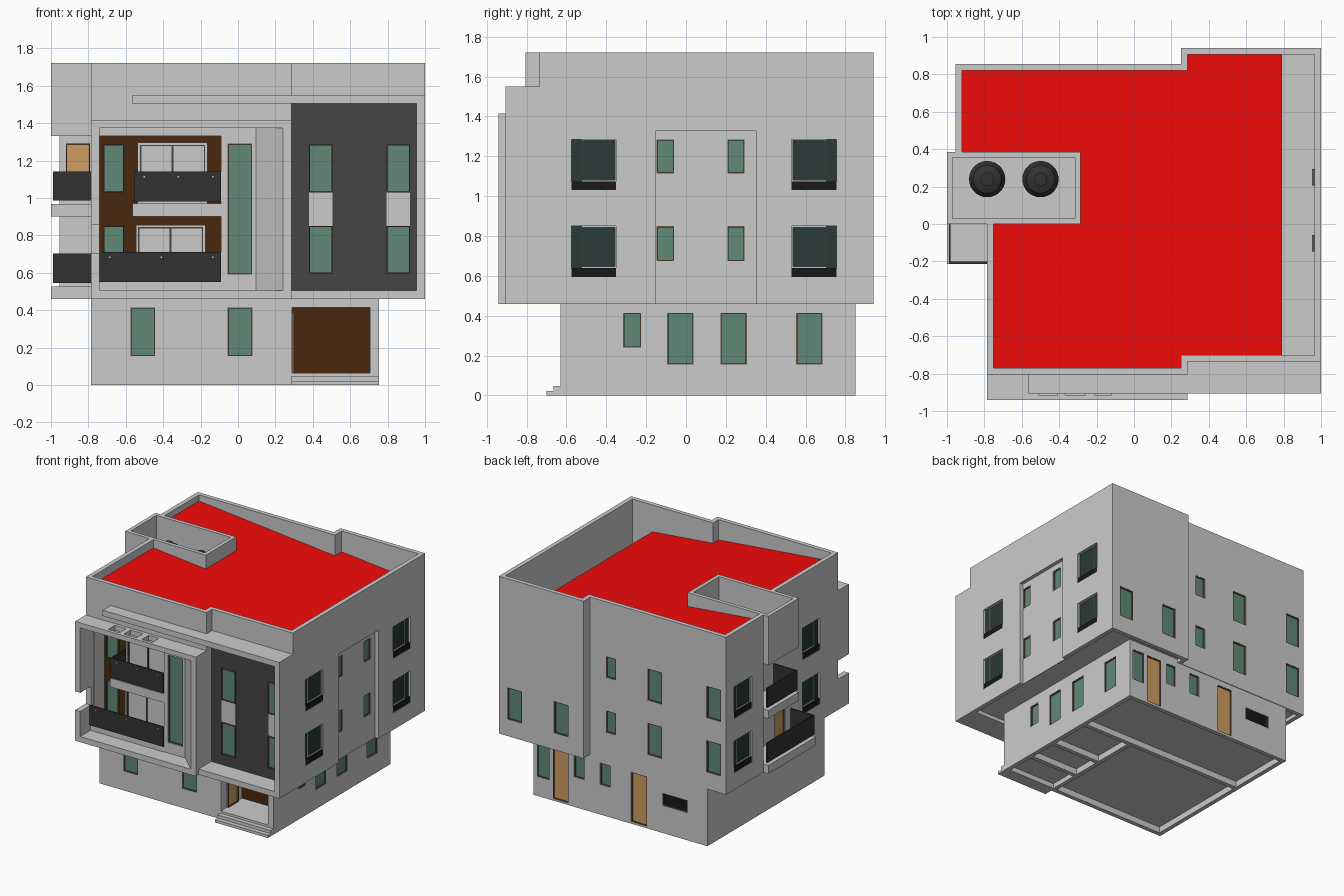
import bpy, bmesh, math
from mathutils import Matrix

if "Cube" in bpy.data.objects:
    bpy.data.objects.remove(bpy.data.objects["Cube"])

COL = {"glass": (.115, .25, .185), "dark_glass": (.022, .042, .038), "black": (.009, .009, .009),
       "brown": (.065, .022, .004), "frame": (.15, .085, .055), "wood": (.62, .34, .12), "red": (.9, .003, .003),
       "charcoal": (.06, .06, .06), "rail": (.032, .032, .032), "silver": (.6, .62, .63)}
MATS = {}
for k, c in COL.items():
    MATS[k] = bpy.data.materials.new(k)
    MATS[k].diffuse_color = (*c, 1)

PARTS = {}      # name -> (material, boxes)


def add(name, mat, x0, x1, y0, y1, z0, z1):
    PARTS.setdefault(name, (mat, []))[1].append((x0, x1, y0, y1, z0, z1))


def finish(name, bm, mat=None):
    bmesh.ops.recalc_face_normals(bm, faces=bm.faces)
    me = bpy.data.meshes.new(name)
    bm.to_mesh(me)
    bm.free()
    ob = bpy.data.objects.new(name, me)
    bpy.context.collection.objects.link(ob)
    if mat:
        me.materials.append(MATS[mat])
    return ob


def boxes(name, mat, items):
    bm = bmesh.new()
    for x0, x1, y0, y1, z0, z1 in items:
        m = Matrix.Translation(((x0 + x1) / 2, (y0 + y1) / 2, (z0 + z1) / 2)) @ \
            Matrix.Diagonal((abs(x1 - x0), abs(y1 - y0), abs(z1 - z0), 1))
        bmesh.ops.create_cube(bm, size=1, matrix=m)
    return finish(name, bm, mat)


def prism(name, pts, z0, z1, mat=None):
    bm = bmesh.new()
    f = bm.faces.new([bm.verts.new((x, y, z0)) for x, y in pts])
    ext = bmesh.ops.extrude_face_region(bm, geom=[f])["geom"]
    bmesh.ops.translate(bm, vec=(0, 0, z1 - z0), verts=[v for v in ext if isinstance(v, bmesh.types.BMVert)])
    return finish(name, bm, mat)


def inset(pts, t):      # inward offset of a right-angled counter-clockwise outline
    out = []
    for i, (x, y) in enumerate(pts):
        for (ax, ay), (bx, by) in ((pts[i - 1], pts[i]), (pts[i], pts[(i + 1) % len(pts)])):
            l = math.hypot(bx - ax, by - ay)
            x, y = x - t * (by - ay) / l, y + t * (bx - ax) / l
        out.append((x, y))
    return out


def ring(name, pts, t, z0, z1):
    bm = bmesh.new()
    loops = [[bm.verts.new((x, y, z)) for x, y in p] for p, z in
             ((pts, z0), (pts, z1), (inset(pts, t), z1), (inset(pts, t), z0))]
    n = len(pts)
    for k in range(4):
        a, b = loops[k], loops[(k + 1) % 4]
        for i in range(n):
            bm.faces.new((a[i], a[(i + 1) % n], b[(i + 1) % n], b[i]))
    return finish(name, bm)


# Openings: axis is the wall's normal axis, c the wall face, s the outward sign
HOLES = []


def on_wall(name, mat, axis, c, s, u0, u1, z0, z1, d0, d1):
    n0, n1 = sorted((c + s * d0, c + s * d1))
    add(name, mat, *((n0, n1, u0, u1) if axis == 'x' else (u0, u1, n0, n1)), z0, z1)


def border(name, mat, axis, c, s, u0, u1, z0, z1, w, d0, d1):
    for a in ((u0, u0 + w, z0, z1), (u1 - w, u1, z0, z1), (u0 + w, u1 - w, z0, z0 + w), (u0 + w, u1 - w, z1 - w, z1)):
        on_wall(name, mat, axis, c, s, *a, d0, d1)


def opening(axis, c, s, u0, u1, z0, z1, kind="glass", cut=True):
    if cut:
        n = (c - .06, c + .06)
        HOLES.append((*n, u0, u1, z0, z1) if axis == 'x' else (u0, u1, *n, z0, z1))
    d = -.012 if cut else .004
    name = {"glass": "window_panes", "wood": "doors", "black": "vent"}[kind]
    on_wall(name, kind, axis, c, s, u0, u1, z0, z1, -.018, d)
    border("window_frames", "frame", axis, c, s, u0, u1, z0, z1, .006, -.018, d + .01)


def wide_window(c, s, y0, y1, z0, z1, flip):
    HOLES.append((c - .06, c + .06, y0, y1, z0, z1))
    on_wall("wide_window_panes", "dark_glass", 'x', c, s, y0, y1, z0, z1, -.033, -.02)
    on_wall("wide_window_sills", "black", 'x', c, s, y0, y1, z0, z0 + .045, -.03, -.004)
    m0, m1 = (y0, y1 - .05) if flip else (y0 + .05, y1)
    border("wide_window_bars", "silver", 'x', c, s, m0, m1, z0 + .045, z1, .006, -.02, -.012)


HI, LO = (1.03, 1.285), (.595, .85)
HI_S, LO_S = (1.115, 1.285), (.675, .85)
T = .035

# Right and left elevations
for z in (HI, LO):
    for y in (-.575, .53):
        wide_window(1, 1, y, y + .225, *z, y > 0)
        wide_window(-.785 if y < 0 else -.955, -1, y, y + .225, *z, y > 0)
for z in (HI_S, LO_S):
    for y in (-.147, .207):
        opening('x', .97, 1, y, y + .087, *z)
opening('x', .755, 1, -.315, -.225, .24, .415)
for y in (-.095, .172, .553):
    opening('x', .755, 1, y, y + .133, .155, .415)

# Back elevation
for z in (HI, LO):
    opening('y', .855, 1, -.385, -.257, *z)
    opening('y', .855, 1, -.91, -.782, *z)
for z in (HI_S, LO_S):
    opening('y', .855, 1, .02, .11, *z)
for x in (.382, .797):
    opening('y', .94, 1, x, x + .128, *LO)
for x in (-.25, .445):
    opening('y', .85, 1, x, x + .14, .015, .415, "wood")
opening('y', .85, 1, .615, .725, .155, .415)
for x in (.305, .075):
    opening('y', .85, 1, x, x + .09, .24, .415)
opening('y', .85, 1, -.61, -.385, .22, .32, "black")

# Front elevation
for x in (-.575, -.055):
    opening('y', -.63, -1, x, x + .132, .155, .415)
opening('y', -.80, -1, -.055, .075, .59, 1.29)
for z in (HI, LO):
    opening('y', -.63, -1, -.72, -.61, *z, cut=False)

# Charcoal panel bay with window columns
add("charcoal_panel", "charcoal", .285, .955, -.745, -.73, .505, 1.505)
for x in (.38, .795):
    for z in (HI, LO):
        opening('y', -.745, -1, x, x + .125, *z, cut=False)
    add("spandrels", None, x, x + .125, -.75, -.74, .85, 1.03)
add("bay_surround", None, .955, 1, -.905, -.73, .46, 1.55)
add("bay_surround", None, .285, .955, -.905, -.73, .46, .505)
add("front_ledge", None, -.565, .285, -.905, -.80, 1.505, 1.55)
add("front_ledge", None, .285, .955, -.905, -.73, 1.505, 1.55)

# Projecting frame with three skylight slots and a splayed right reveal
add("front_frame", None, -.785, .285, -.94, -.80, .46, .505)
add("front_frame", None, .24, .285, -.94, -.73, .505, 1.375)
add("front_frame", None, -.785, -.74, -.94, -.80, .505, .705)
add("front_frame", None, -.785, -.74, -.94, -.80, .855, 1.375)
add("front_frame", None, -.785, .285, -.94, -.915, 1.375, 1.415)
add("front_frame", None, -.785, .285, -.83, -.80, 1.375, 1.415)
for x0, x1 in ((-.785, -.51), (-.41, -.37), (-.26, -.21), (-.12, .285)):
    add("front_frame", None, x0, x1, -.915, -.83, 1.375, 1.415)
prism("splayed_reveal", [(.09, -.80), (.24, -.94), (.24, -.80)], .505, 1.375)

# Front balconies
add("balcony_lining", "brown", -.75, -.06, -.63, -.60, .49, 1.345)
add("balcony_walls", None, -.75, -.74, -.765, -.63, .505, 1.33)
add("balcony_walls", None, -.09, -.07, -.765, -.60, .49, 1.345)
add("balcony_walls", None, -.75, -.07, -.77, -.60, 1.33, 1.345)
add("balcony_walls", None, -.74, -.09, -.81, -.60, .485, .55)
add("balcony_walls", None, -.565, -.09, -.81, -.63, .9, .97)
for x, z0, z1 in ((-.53, .97, 1.29), (-.54, .55, .85)):
    on_wall("sliding_doors", "silver", 'y', -.63, -1, x, x + .36, z0, z1, 0, .006)
    border("sliding_door_surround", None, 'y', -.63, -1, x - .006, x + .366, z0, z1 + .006, .012, 0, .02)
    for u0, u1 in ((x + .006, x + .182), (x + .178, x + .354)):
        border("sliding_door_frames", "charcoal", 'y', -.63, -1, u0, u1, z0, z1 - .006, .007, 0, .014)
for x, z in ((-.555, .98), (-.74, .55)):
    add("railings", "rail", x, -.09, -.82, -.81, z, z + .16)
    for i in range(3):
        u = x + .05 + i * (-.19 - x) / 2
        add("rail_bolts", "silver", u, u + .008, -.823, -.82, z + .13, z + .138)
add("railings", "rail", -.555, -.545, -.81, -.63, .98, 1.14)

# Side balconies
for y, z in ((-.215, .46), (0, .9)):
    add("side_balcony_slabs", None, -1, -.785, y, .385, z, z + .067)
    add("railings", "rail", -.99, -.98, y + .005, .385, z + .085, z + .242)
    add("railings", "rail", -.98, -.785, y + .005, y + .015, z + .085, z + .242)
opening('x', -.785, -1, -.13, 0, .53, .855, "wood")
opening('y', .385, -1, -.92, -.79, .985, 1.29, "wood", cut=False)

# Entrance porch and steps
add("porch_lining", "brown", .27, .725, -.36, -.34, .04, .44)
add("porch_lining", "brown", .705, .72, -.60, -.36, .04, .44)
add("porch_walls", None, .27, .288, -.60, -.36, .04, .44)
add("porch_walls", None, .27, .72, -.60, -.34, .415, .44)
add("porch_walls", None, .27, .72, -.60, -.34, .04, .065)
opening('x', .287, 1, -.55, -.42, .065, .39, "wood", cut=False)
add("steps", None, .285, .755, -.70, -.63, 0, .022)
add("steps", None, .285, .755, -.665, -.63, .022, .047)

# Main walls
upper = [(-.785, -.805), (.285, -.805), (.285, -.735), (1, -.735), (1, .94), (.25, .94),
         (.25, .855), (-.955, .855), (-.955, .385), (-.785, .385)]
lower = [(-.785, -.63), (.755, -.63), (.755, .85), (-.785, .85)]
walls = [ring("upper_walls", upper, T, .46, 1.72), ring("ground_walls", lower, T, 0, .49)]
prism("upper_floor_slab", inset(upper, T), .49, .51)
prism("ground_floor_slab", inset(lower, T), .05, .064)
for b in ((-.75, .72, .27, .305), (.295, .72, -.1, -.065), (.295, .72, -.36, -.325), (.26, .295, -.595, .27)):
    add("foundation_strips", None, *b, 0, .05)

HOLES.append((-.92, -.74, .38, .43, 1.505, 1.8))
big = boxes("recess_cutter", None, [(.97, 1.1, -.15, .35, .4, 1.33), (-.74, -.09, -.85, -.75, .505, 1.33),
                                    (-1.02, -.285, 0, .385, 1.33, 1.8), (.29, .705, -.7, -.58, .065, .415)])
small = boxes("window_cutter", None, HOLES)
for w in walls:
    for cutter in (big, small):
        m = w.modifiers.new("cut", 'BOOLEAN')
        m.operation, m.solver, m.object = 'DIFFERENCE', 'EXACT', cutter
bpy.context.view_layer.update()
dg = bpy.context.evaluated_depsgraph_get()
cut = [bpy.data.meshes.new_from_object(w.evaluated_get(dg)) for w in walls]
for w, me in zip(walls, cut):
    w.modifiers.clear()
    w.data = me
for cutter in (big, small):
    bpy.data.objects.remove(cutter)

# Roof, rising towards the left, and water tank enclosure
roof = prism("red_roof", [(-.75, -.77), (.25, -.77), (.25, -.70), (.79, -.70), (.79, .905), (.285, .905),
                          (.285, .82), (-.92, .82), (-.92, .385), (-.285, .385), (-.285, 0), (-.75, 0)],
             1.48, 1.505, "red")
for v in roof.data.vertices:
    v.co.z += (.79 - v.co.x) * .097
box = [(-1, 0), (-.285, 0), (-.285, .385), (-1, .385)]
ring("tank_enclosure", box, .03, 1.33, 1.72)
prism("tank_floor", inset(box, .03), 1.33, 1.36)

# Water tanks turned from a profile
for i, x in enumerate((-.785, -.5)):
    bm = bmesh.new()
    prof = [(0, 1.36), (.095, 1.36), (.097, 1.43), (.09, 1.44), (.097, 1.45), (.097, 1.53), (.075, 1.565),
            (.035, 1.58), (.035, 1.595), (0, 1.595)]
    vs = [bm.verts.new((x + r, .24, z)) for r, z in prof]
    es = [bm.edges.new(p) for p in zip(vs, vs[1:])]
    bmesh.ops.spin(bm, geom=vs + es, cent=(x, .24, 0), axis=(0, 0, 1), angle=math.tau, steps=28)
    bmesh.ops.remove_doubles(bm, verts=bm.verts, dist=1e-4)
    ob = finish(f"water_tank_{i + 1}", bm, "rail")
    bpy.ops.object.select_all(action='DESELECT')
    ob.select_set(True)
    bpy.context.view_layer.objects.active = ob
    bpy.ops.object.shade_smooth_by_angle()

for name, (mat, items) in PARTS.items():
    boxes(name, mat, items)

for m in bpy.data.materials:
    if m.users and not m.is_grease_pencil:
        m.use_nodes = True
        m.node_tree.nodes["Principled BSDF"].inputs["Base Color"].default_value = m.diffuse_color
